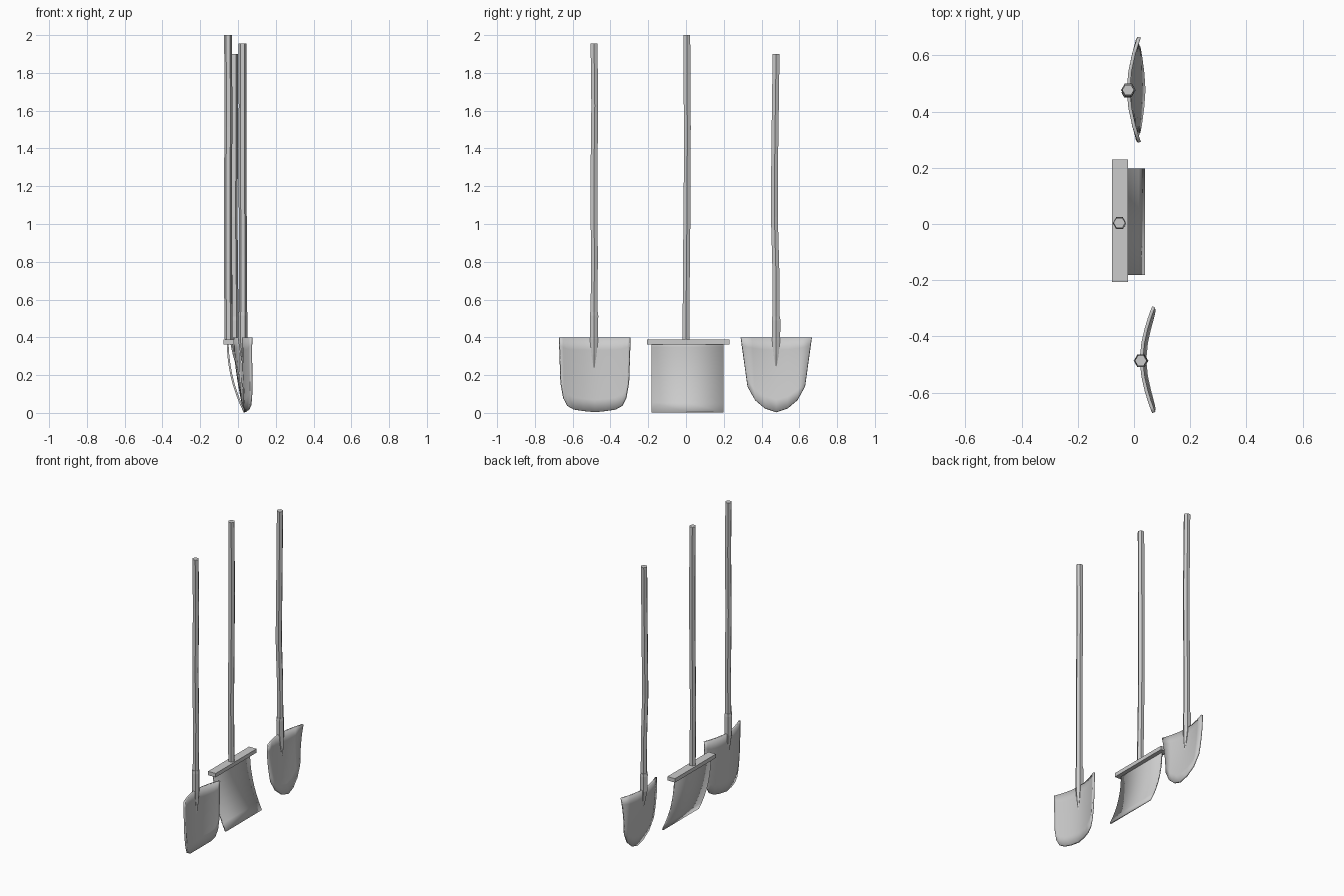
import bpy, bmesh, math

if "Cube" in bpy.data.objects:
    bpy.data.objects.remove(bpy.data.objects["Cube"])


def new_object(name, bm):
    bmesh.ops.recalc_face_normals(bm, faces=bm.faces)
    mesh = bpy.data.meshes.new(name)
    bm.to_mesh(mesh)
    bm.free()
    ob = bpy.data.objects.new(name, mesh)
    bpy.context.collection.objects.link(ob)
    return ob


def hex_rod(name, rings):
    """Six-sided loft through rings of (x, y, z, radius)."""
    bm = bmesh.new()
    loops = []
    for x, y, z, r in rings:
        loops.append([bm.verts.new((x + r * math.cos(k * math.pi / 3),
                                    y + r * math.sin(k * math.pi / 3), z)) for k in range(6)])
    for a, b in zip(loops, loops[1:]):
        for k in range(6):
            bm.faces.new((a[k], a[(k + 1) % 6], b[(k + 1) % 6], b[k]))
    bm.faces.new(loops[0])
    bm.faces.new(loops[-1])
    return new_object(name, bm)


def blade(name, cy, half, rows, depth, thick):
    """Sheet from columns (top y, bottom y, bottom z), mirrored about cy; depth(z, dy) gives x."""
    cols = [(-t, -b, z) for t, b, z in reversed(half[1:])] + half
    bm = bmesh.new()
    grid = []
    for top_y, bot_y, bot_z in cols:
        line = []
        for i in range(rows + 1):
            t = i / rows
            z = 0.398 + (bot_z - 0.398) * t
            dy = top_y + (bot_y - top_y) * t
            line.append(bm.verts.new((depth(z, dy), cy + dy, z)))
        grid.append(line)
    for a, b in zip(grid, grid[1:]):
        for i in range(rows):
            bm.faces.new((a[i], a[i + 1], b[i + 1], b[i]))
    ob = new_object(name, bm)
    sol = ob.modifiers.new("thickness", 'SOLIDIFY')
    sol.thickness = thick
    sol.offset = 0
    bpy.ops.object.select_all(action='DESELECT')
    ob.select_set(True)
    bpy.context.view_layer.objects.active = ob
    bpy.ops.object.shade_smooth_by_angle()
    return ob


def drop(z):
    return max(0.0, 1 - z / 0.4)


# Slightly crooked wooden handles: wobble as (fraction of length, dx, dy)
def handle(name, x, y, z0, z1, wobble):
    hex_rod(name, [(x + dx, y + dy, z0 + (z1 - z0) * f, 0.021) for f, dx, dy in wobble])


handle("square_shovel_handle", 0.024, -0.487, 0.46, 1.955,
       [(0, 0.002, 0), (0.25, 0.003, 0.002), (0.5, 0, -0.001), (0.78, 0.001, 0.004), (1, 0, 0)])
handle("scraper_handle", -0.052, 0.004, 0.38, 2.0,
       [(0, 0.003, -0.004), (0.25, -0.002, -0.002), (0.45, -0.001, 0.002), (0.7, 0.001, 0.003), (1, 0, 0)])
handle("round_shovel_handle", -0.021, 0.477, 0.46, 1.9,
       [(0, 0.002, 0), (0.2, 0.001, -0.001), (0.4, -0.003, -0.009), (0.65, 0, -0.007), (1, 0, 0)])


# Metal sockets tapering to a point through the blade
def socket(name, x, y, top, tip_x):
    hex_rod(name, [(tip_x, y, 0.23, 0.002), (x + (tip_x - x) * 0.5, y, 0.31, 0.016),
                   (x, y, 0.39, 0.025), (x, y, top - 0.02, 0.026), (x, y, top, 0.024)])


socket("square_shovel_socket", 0.025, -0.487, 0.535, 0.032)
socket("round_shovel_socket", -0.02, 0.477, 0.51, -0.004)

# Blades
blade("square_shovel_blade", -0.483,
      [(0, 0, 0.004), (0.06, 0.06, 0.01), (0.11, 0.11, 0.018), (0.145, 0.145, 0.038),
       (0.17, 0.166, 0.08), (0.188, 0.18, 0.16)], 6,
      lambda z, dy: 0.026 + 0.012 * drop(z) ** 2 + 0.045 * (abs(dy) / 0.19) ** 1.7, 0.012)
blade("round_shovel_blade", 0.478,
      [(0, 0, 0.004), (0.065, 0.06, 0.024), (0.13, 0.112, 0.068), (0.187, 0.152, 0.14)], 6,
      lambda z, dy: -0.02 + 0.056 * drop(z) ** 1.6
      + 0.04 * (abs(dy) / 0.19) ** 1.8 * (1 - drop(z)), 0.012)
blade("scraper_blade", 0.008, [(0, 0, 0.003), (0.19, 0.19, 0.003)], 8,
      lambda z, dy: -0.055 + 0.092 * drop(min(z, 0.375)) ** 2.2, 0.01)
# keep the scraper sheet below the top of its bar
for v in bpy.data.objects["scraper_blade"].data.vertices:
    v.co.z = min(v.co.z, 0.375)

# Bar clamping the scraper blade
bpy.ops.mesh.primitive_cube_add(size=1, location=(-0.05, 0.011, 0.376))
bar = bpy.context.object
bar.name = "scraper_bar"
bar.scale = (0.056, 0.436, 0.026)
